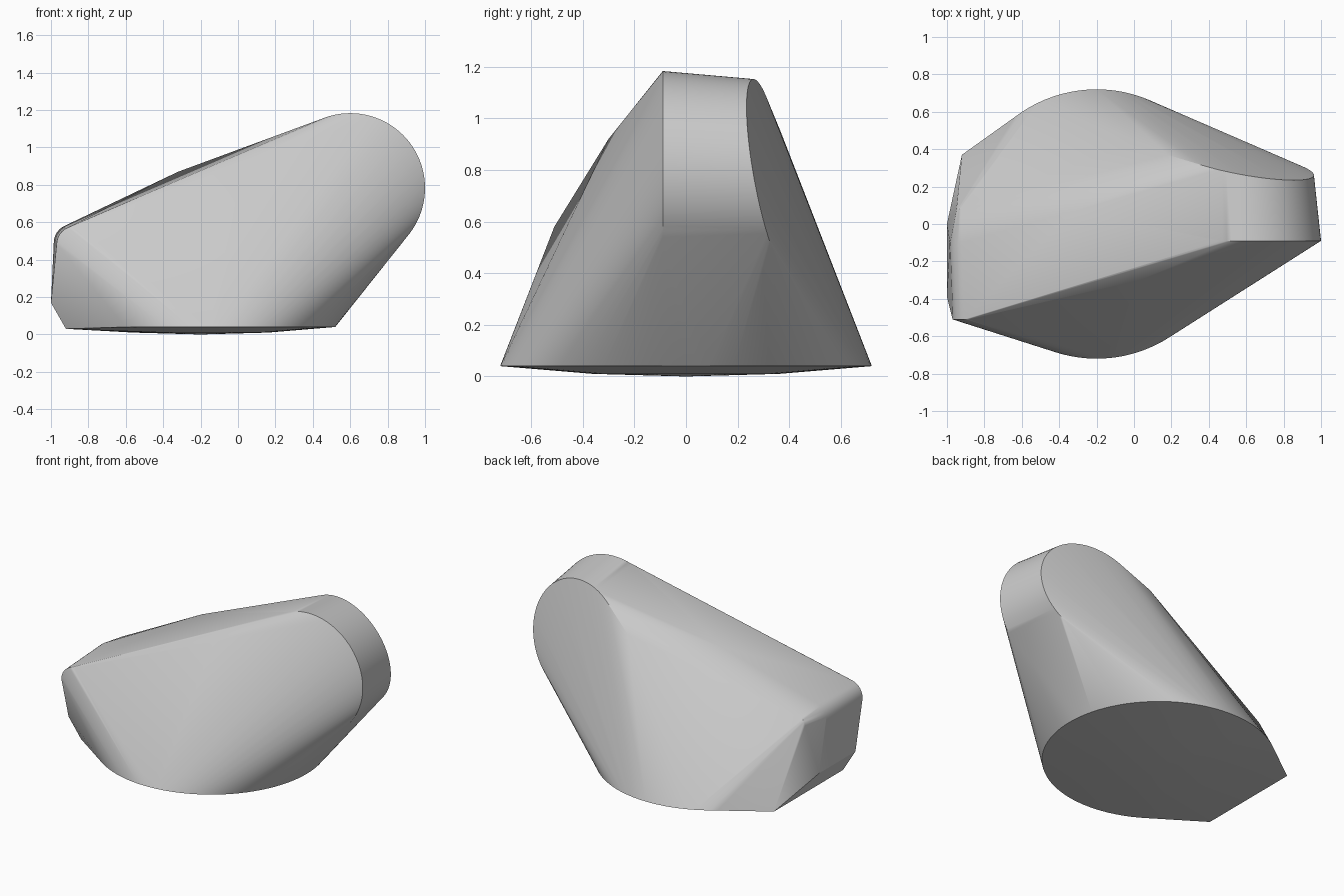
import bpy, bmesh
from math import sin, cos, pi, radians

cube = bpy.data.objects.get("Cube")
if cube:
    bpy.data.objects.remove(cube, do_unlink=True)


def arc(cx, cz, radius, start, end, steps, y_rule):
    """Points on an upright arc whose depth follows y_rule(x, z)."""
    points = []
    for i in range(steps + 1):
        a = radians(start + (end - start) * i / steps)
        x, z = cx + radius * cos(a), cz + radius * sin(a)
        points.append((x, y_rule(x, z), z))
    return points


def disc(radius, z, steps):
    """Level ring around the middle of the base."""
    return [(-0.2 + radius * cos(2 * pi * i / steps),
             radius * sin(2 * pi * i / steps), z) for i in range(steps)]


points = []

# Round base with a shallow domed underside and a squared end
points += disc(0.72, 0.04, 96) + disc(0.36, 0.01, 48) + [(-0.2, 0, 0)]
points += [(-0.92, side * 0.37, 0.03) for side in (-1, 1)]

# Rounded head: upright front disc and slanted back disc
points += arc(0.6, 0.783, 0.4, 0, 360, 96, lambda x, z: -0.09)
points += arc(0.59, 0.78, 0.372, 0, 360, 96,
              lambda x, z: 0.26 - 0.175 * (x - 0.6 + z - 1.15))
points += [(0.18, 0.37, 0.94), (0.3, 0.322, 1.04)]

# Narrow end with softened upper corners
points += arc(-0.87, 0.48, 0.1, 90, 180, 8, lambda x, z: -0.51)
points += arc(-0.885, 0.49, 0.1, 90, 180, 8, lambda x, z: -0.1)
points += arc(-0.9, 0.51, 0.05, 90, 180, 6, lambda x, z: 0.08)
points += [(-1, -0.39, 0.17), (-1, 0, 0.17)]

# Crest points along the top
points += [(-0.32, 0.07, 0.87), (0.03, -0.3, 0.92)]

# Wrap all the guide curves in one convex skin
bm = bmesh.new()
for p in points:
    bm.verts.new(p)
bmesh.ops.convex_hull(bm, input=bm.verts[:])
bmesh.ops.delete(bm, geom=[v for v in bm.verts if not v.link_faces], context='VERTS')
bmesh.ops.recalc_face_normals(bm, faces=bm.faces[:])
mesh = bpy.data.meshes.new("wedge_body")
bm.to_mesh(mesh)
bm.free()

body = bpy.data.objects.new("wedge_body", mesh)
bpy.context.collection.objects.link(body)

# Plain grey finish
grey = bpy.data.materials.new("light_grey")
grey.use_nodes = True
colour = (0.6, 0.6, 0.6, 1)
grey.diffuse_color = colour
grey.node_tree.nodes["Principled BSDF"].inputs["Base Color"].default_value = colour
mesh.materials.append(grey)

bpy.ops.object.select_all(action='DESELECT')
body.select_set(True)
bpy.context.view_layer.objects.active = body
bpy.ops.object.shade_smooth_by_angle(angle=radians(30))
